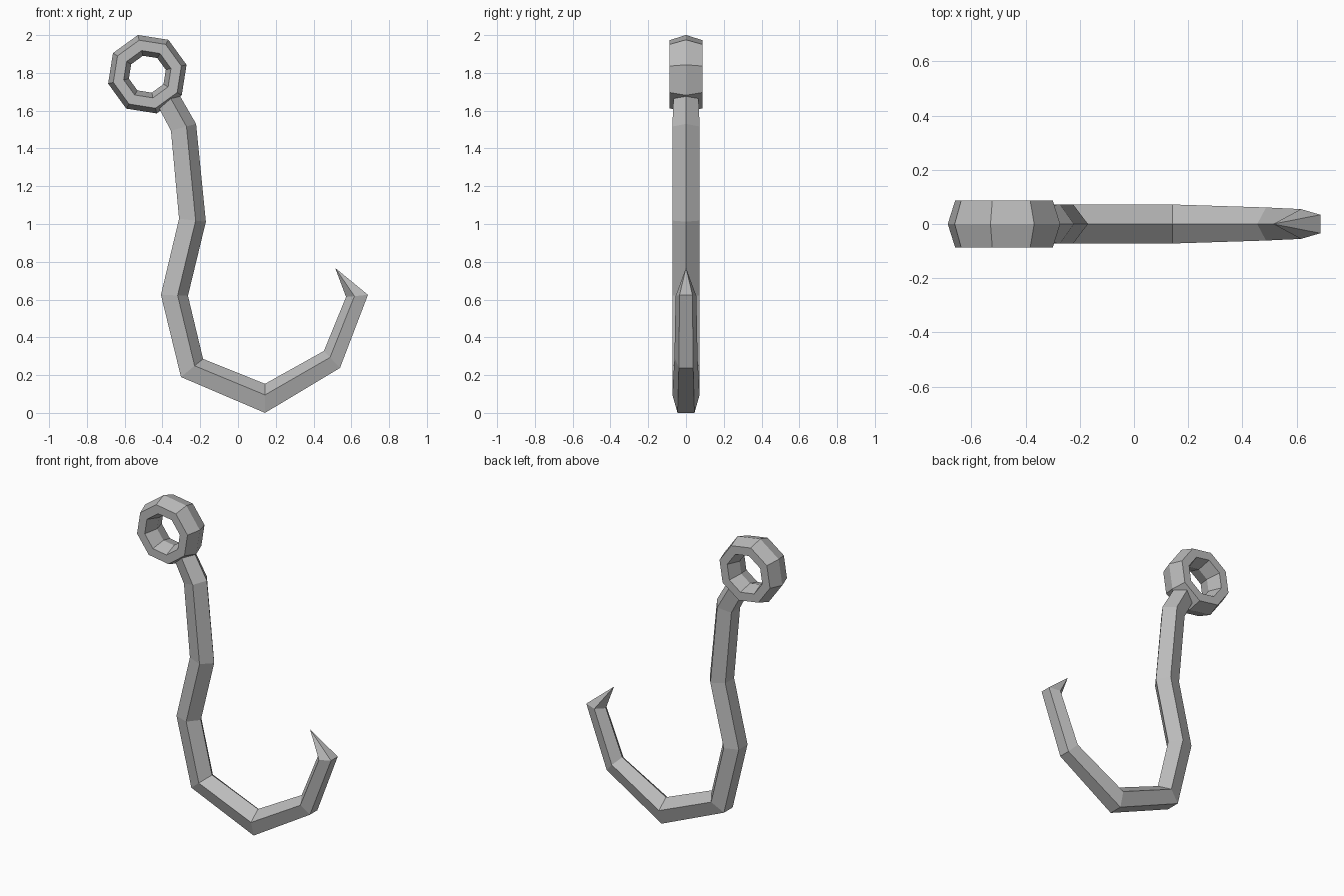
import bpy, bmesh, math
from mathutils import Vector

cube = bpy.data.objects.get("Cube")
if cube:
    bpy.data.objects.remove(cube)

steel = bpy.data.materials.new("grey steel")
steel.use_nodes = True
GREY = (0.5, 0.5, 0.5, 1)
steel.diffuse_color = GREY
steel.node_tree.nodes["Principled BSDF"].inputs["Base Color"].default_value = GREY


def finish(bm, name):
    bmesh.ops.recalc_face_normals(bm, faces=bm.faces)
    mesh = bpy.data.meshes.new(name)
    bm.to_mesh(mesh)
    bm.free()
    mesh.materials.append(steel)
    obj = bpy.data.objects.new(name, mesh)
    bpy.context.collection.objects.link(obj)
    return obj


def bridge(bm, a, b):
    n = len(a)
    for i in range(n):
        j = (i + 1) % n
        bm.faces.new((a[i], a[j], b[j], b[i]))


# Hook: pentagon sections with the ridge on the inside of the bend
# each row: ridge (x, z), back (x, z), half width
SECTIONS = [
    ((-0.32, 1.70), (-0.43, 1.635), 0.066),
    ((-0.222, 1.53), (-0.355, 1.494), 0.072),
    ((-0.17, 1.012), (-0.312, 1.028), 0.072),
    ((-0.265, 0.62), (-0.408, 0.625), 0.072),
    ((-0.185, 0.286), (-0.302, 0.19), 0.072),
    ((0.143, 0.154), (0.143, 0.0), 0.072),
    ((0.455, 0.328), (0.54, 0.238), 0.061),
    ((0.572, 0.614), (0.688, 0.625), 0.055),
]
bm = bmesh.new()
rings = []
for ridge, back, w in SECTIONS:
    r = Vector((ridge[0], 0, ridge[1]))
    b = Vector((back[0], 0, back[1]))
    side = r.lerp(b, 0.382)
    y, yb = Vector((0, w, 0)), Vector((0, w * 0.62, 0))
    rings.append([bm.verts.new(p) for p in (r, side + y, b + yb, b - yb, side - y)])
for a, b in zip(rings, rings[1:]):
    bridge(bm, a, b)
bm.faces.new(rings[0])

# Pointed barb
tip = bm.verts.new((0.514, 0, 0.768))
last = rings[-1]
for i in range(5):
    bm.faces.new((last[i], last[(i + 1) % 5], tip))
finish(bm, "hook")

# Eye: eight-sided ring with a stretched hexagonal section
bm = bmesh.new()
rings = []
for i in range(8):
    a = math.radians(13.5 + 45 * i)
    ring = []
    for k in range(6):
        t = math.tau * k / 6
        r = 0.157 + 0.0565 * math.cos(t)
        ring.append(bm.verts.new((r * math.cos(a), 0.1 * math.sin(t), r * math.sin(a))))
    rings.append(ring)
for i in range(8):
    bridge(bm, rings[i], rings[(i + 1) % 8])
eye = finish(bm, "eye_ring")
eye.location = (-0.48, 0, 1.793)
